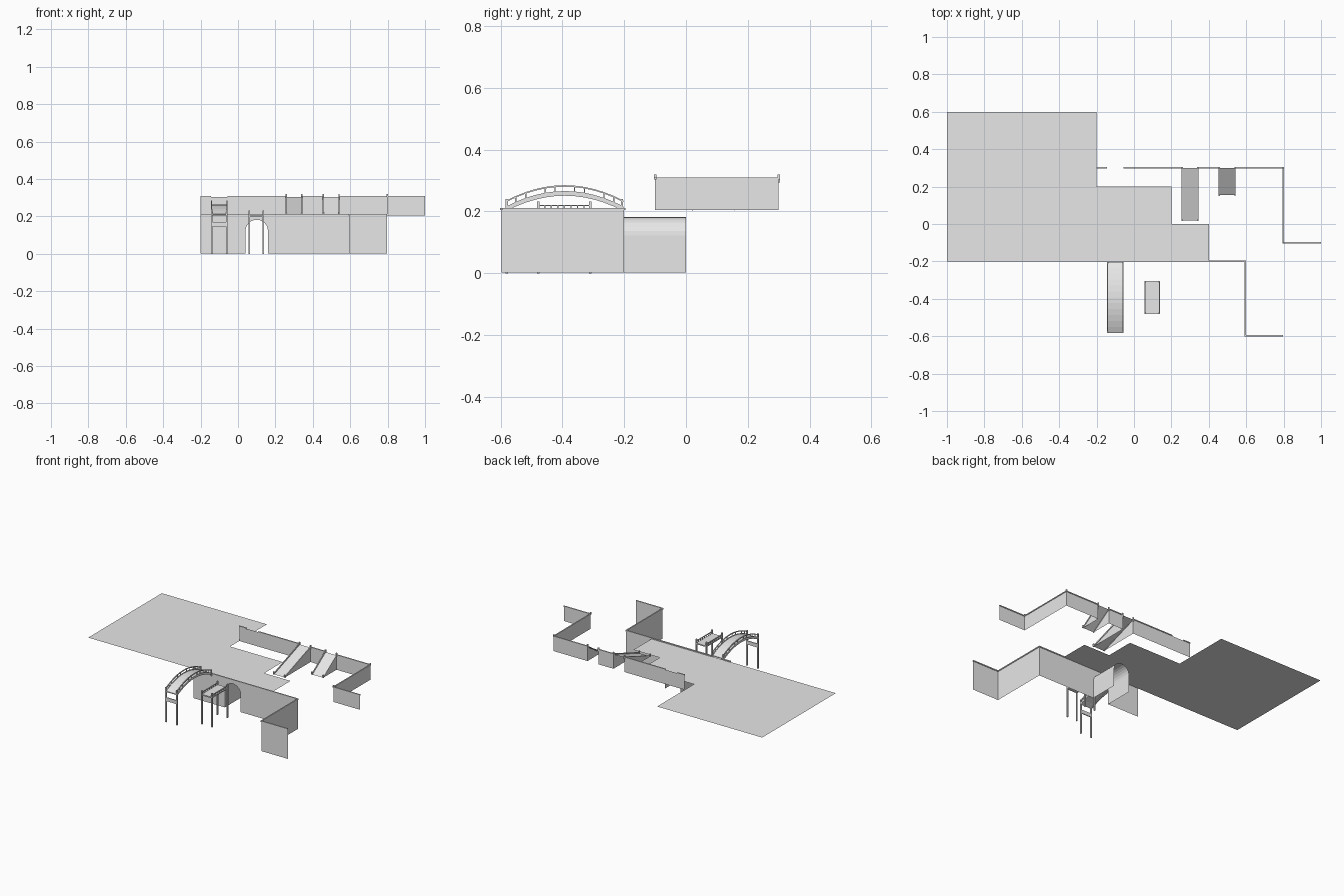
import bpy, math
from mathutils import Vector

if "Cube" in bpy.data.objects:
    bpy.data.objects.remove(bpy.data.objects["Cube"])

mat = bpy.data.materials.new("plain grey")
mat.diffuse_color = (0.8, 0.8, 0.8, 1)
mat.use_nodes = True
mat.node_tree.nodes["Principled BSDF"].inputs["Base Color"].default_value = mat.diffuse_color


def make(name, verts, faces):
    me = bpy.data.meshes.new(name)
    me.from_pydata([tuple(v) for v in verts], [], faces)
    me.materials.append(mat)
    ob = bpy.data.objects.new(name, me)
    bpy.context.collection.objects.link(ob)
    return ob


class Builder:
    """Collects boxes, beams and sheets into one object."""
    def __init__(self):
        self.v, self.f = [], []

    def poly(self, *pts):
        n = len(self.v)
        self.v += pts
        self.f.append(list(range(n, n + len(pts))))

    def hexa(self, p):
        n = len(self.v)
        self.v += p
        for q in ((0, 3, 2, 1), (4, 5, 6, 7), (0, 1, 5, 4), (1, 2, 6, 5), (2, 3, 7, 6), (3, 0, 4, 7)):
            self.f.append([n + i for i in q])

    def box(self, x0, x1, y0, y1, z0, z1):
        self.hexa([(x, y, z) for z in (z0, z1) for x, y in ((x0, y0), (x1, y0), (x1, y1), (x0, y1))])

    def post(self, x, y, z0, z1, w=0.008):
        self.box(x - w / 2, x + w / 2, y - w / 2, y + w / 2, z0, z1)

    def strip(self, x0, x1, path, t):
        # band of thickness t hanging below a y,z path
        for (ya, za), (yb, zb) in zip(path, path[1:]):
            self.hexa([(x0, ya, za - t), (x1, ya, za - t), (x1, yb, zb - t), (x0, yb, zb - t),
                       (x0, ya, za), (x1, ya, za), (x1, yb, zb), (x0, yb, zb)])

    def done(self, name):
        return make(name, self.v, self.f)


B0, F1, TOP = 0.003, 0.205, 0.304     # lower ground, upper floor, top of the upper walls

# floor sheet
make("floor", [(x, y, F1) for x, y in ((-1, -0.2), (0.4, -0.2), (0.4, 0), (0.2, 0), (0.2, 0.2),
                                       (-0.2, 0.2), (-0.2, 0.6), (-1, 0.6))], [range(8)])

# lower wall with arched opening, and the tunnel behind it
arch = [(0.04, B0), (0.04, 0.122)]
arch += [(0.1 - 0.06 * math.cos(a), 0.122 + 0.06 * math.sin(a))
         for a in (math.pi * i / 12 for i in range(1, 12))]
arch += [(0.16, 0.122), (0.16, B0)]
w = Builder()
w.poly(*[(x, -0.2, z) for x, z in [(-0.2, B0)] + arch + [(0.595, B0), (0.595, F1), (-0.2, F1)]])
w.poly((0.595, -0.2, B0), (0.595, -0.597, B0), (0.595, -0.597, F1), (0.595, -0.2, F1))
w.poly((0.595, -0.597, B0), (0.797, -0.597, B0), (0.797, -0.597, F1), (0.595, -0.597, F1))
w.done("lower_wall")
t = Builder()
for (xa, za), (xb, zb) in zip(arch, arch[1:]):
    t.poly((xa, -0.2, za), (xa, 0, za), (xb, 0, zb), (xb, -0.2, zb))
t.done("tunnel")

# upper wall, open where the ramps meet it
RAMPS = ((0.258, 0.342, 0.02), (0.455, 0.54, 0.155))
u = Builder()


def wall(b, a, c):
    b.poly((*a, F1), (*c, F1), (*c, TOP), (*a, TOP))


for xa, xb in ((-0.2, 0.258), (0.342, 0.455), (0.54, 0.797)):
    wall(u, (xa, 0.3), (xb, 0.3))
wall(u, (0.797, 0.3), (0.797, -0.1))
wall(u, (0.797, -0.1), (1.0, -0.1))
u.done("upper_wall")

# raised edging on the walls, left out where bridges and ramps join
e = Builder()
h = 0.004
for xa, xb in ((-0.2, -0.145), (-0.055, 0.599)):
    e.box(xa, xb, -0.2 - h, -0.2 + h, F1, 0.212)
e.box(0.595 - h, 0.595 + h, -0.597, -0.2, F1, 0.212)
e.box(0.595 - h, 0.797, -0.601, -0.593, F1, 0.212)
for xa, xb in ((-0.2, -0.145), (-0.055, 0.255), (0.345, 0.452), (0.543, 0.8)):
    e.box(xa, xb, 0.3 - h, 0.3 + h, TOP, 0.31)
e.box(0.797 - h, 0.797 + h, -0.1, 0.3, TOP, 0.31)
e.box(0.797 - h, 1.0, -0.1 - h, -0.1 + h, TOP, 0.31)
for y in (0.3, -0.1):
    e.post(0.797, y, TOP, 0.319)
e.done("wall_edging")

# ramps with side panels, stringers and end posts
for i, (xa, xb, y0) in enumerate(RAMPS):
    r = Builder()
    r.poly((xa, y0, F1), (xb, y0, F1), (xb, 0.3, TOP), (xa, 0.3, TOP))
    for x in (xa, xb):
        r.poly((x, y0, F1), (x, 0.3, F1), (x, 0.3, TOP))
        r.strip(x - 0.003, x + 0.003, [(y0, F1 + 0.007), (0.3, TOP + 0.007)], 0.009)
        r.post(x, y0, F1, 0.224)
        r.post(x, 0.3, TOP - 0.01, 0.32)
    r.done("ramp_%d" % (i + 1))

# arched bridge: curved deck, rails, balusters, outer legs
N = 12
curve = [(-0.582 + 0.38 * i / N, 0.213 + 0.05 * (1 - (2 * i / N - 1) ** 2)) for i in range(N + 1)]
rail = [(y, z + 0.022) for y, z in curve]
a = Builder()
a.strip(-0.14, -0.06, curve, 0.006)
for x in (-0.141, -0.059):
    a.strip(x - 0.003, x + 0.003, [(y, z + 0.003) for y, z in curve], 0.015)
    a.strip(x - 0.003, x + 0.003, rail, 0.005)
    for i in range(1, N, 1):
        if i % 3 != 0:
            y, z = curve[i]
            a.post(x, y, z, z + 0.02, 0.004)
    a.post(x, -0.58, 0, 0.24)
    a.post(x, -0.207, 0.195, 0.24)
a.box(-0.141, -0.059, -0.583, -0.577, 0.145, 0.17)
a.done("arched_bridge")

# flat bridge: deck, rails, balusters, four legs
b = Builder()
b.box(0.058, 0.138, -0.48, -0.305, 0.198, 0.206)
for x in (0.06, 0.136):
    b.box(x - 0.003, x + 0.003, -0.48, -0.308, 0.217, 0.221)
    for y in (-0.478, -0.309):
        b.post(x, y, 0, 0.232)
    for i in range(1, 8):
        b.post(x, -0.478 + 0.169 * i / 8, 0.2, 0.218, 0.004)
b.done("flat_bridge")
